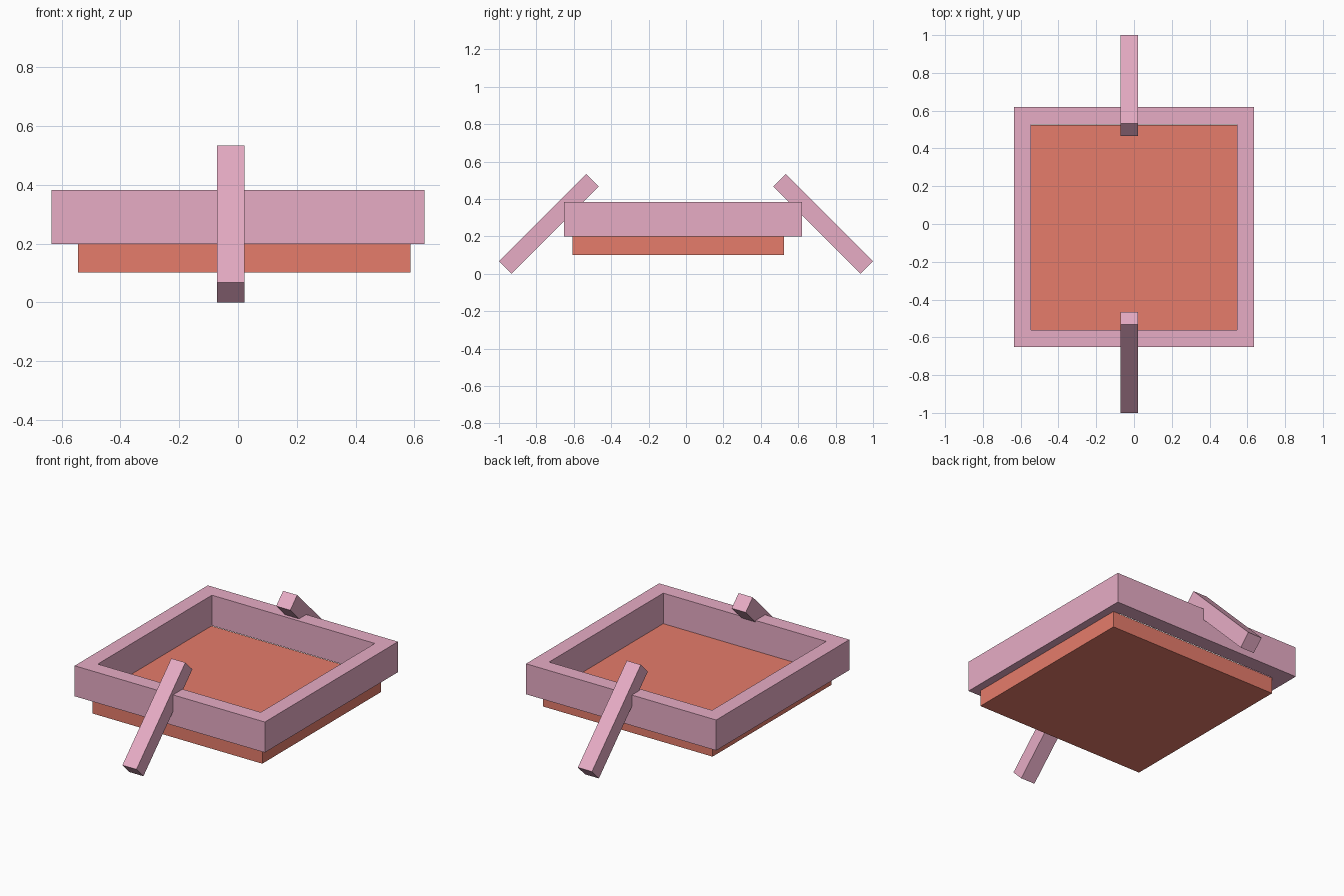
import bpy, bmesh, math
from mathutils import Matrix

if "Cube" in bpy.data.objects:
    bpy.data.objects.remove(bpy.data.objects["Cube"])


def material(name, rgb):
    m = bpy.data.materials.new(name)
    lin = [((c / 255 + 0.055) / 1.055) ** 2.4 for c in rgb]
    m.diffuse_color = (*lin, 1)
    m.use_nodes = True
    m.node_tree.nodes["Principled BSDF"].inputs["Base Color"].default_value = m.diffuse_color
    return m


pink = material("dusty_pink", (231, 172, 197))
clay = material("clay_red", (230, 124, 107))


def finish(name, bm, mat):
    bmesh.ops.recalc_face_normals(bm, faces=bm.faces)
    mesh = bpy.data.meshes.new(name)
    bm.to_mesh(mesh)
    bm.free()
    mesh.materials.append(mat)
    obj = bpy.data.objects.new(name, mesh)
    bpy.context.collection.objects.link(obj)
    return obj


def box(name, size, location, mat, tilt=0):
    bm = bmesh.new()
    bmesh.ops.create_cube(bm, size=1, matrix=Matrix.Diagonal((*size, 1)))
    obj = finish(name, bm, mat)
    obj.location = location
    obj.rotation_euler.x = tilt
    return obj


# Square tray floor, slightly offset under the rim
box("tray_floor", (1.132, 1.132, 0.097), (0.021, -0.041, 0.1505), clay)

# Open square rim: a rectangular wall section carried around four corners
section = [(0.635, 0.199), (0.635, 0.383), (0.544, 0.383), (0.544, 0.199)]
corners = [(-1, -1), (1, -1), (1, 1), (-1, 1)]
bm = bmesh.new()
rings = [[bm.verts.new((sx * r, sy * r - 0.016, z)) for r, z in section]
         for sx, sy in corners]
for i in range(4):
    a, b = rings[i], rings[(i + 1) % 4]
    for j in range(4):
        k = (j + 1) % 4
        bm.faces.new((a[j], b[j], b[k], a[k]))
finish("tray_rim", bm, pink)

# Mirrored sloping handles on the front and back
for name, side in (("front_handle", -1), ("back_handle", 1)):
    box(name, (0.094, 0.66, 0.094), (-0.025, side * 0.7333, 0.2667), pink,
        -side * math.pi / 4)
